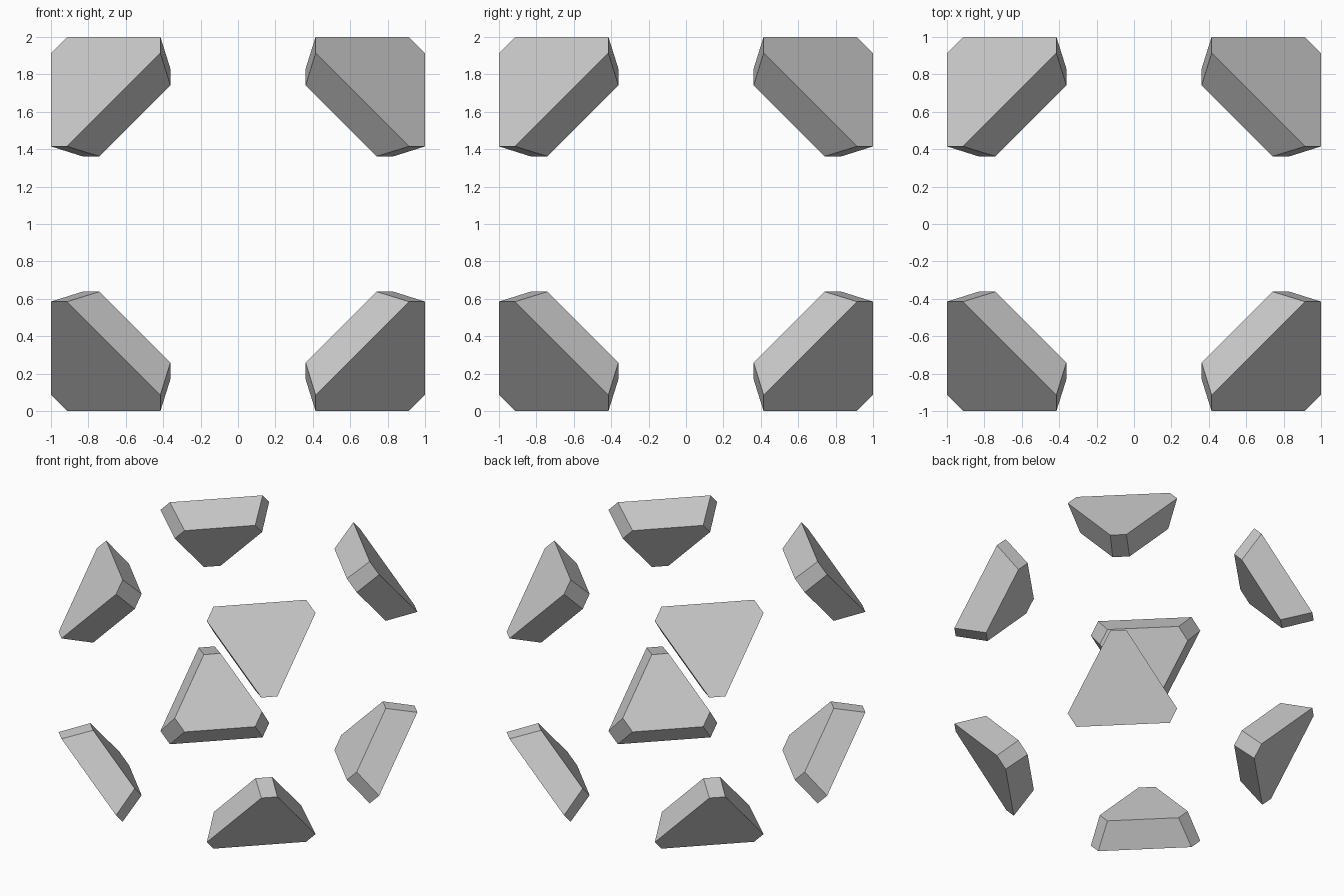
import bpy, bmesh

if "Cube" in bpy.data.objects:
    bpy.data.objects.remove(bpy.data.objects["Cube"])


def hexagon(bm, a, b, c):
    """Truncated triangle facing the cube corner: every ordering of (a, b, c), in ring order."""
    ring = [(a, b, c), (b, a, c), (c, a, b), (c, b, a), (b, c, a), (a, c, b)]
    return [bm.verts.new(p) for p in ring]


# Corner block: large outer hexagon tapering to a smaller inner one
bm = bmesh.new()
outer = hexagon(bm, 1.0, 0.914, 0.415)
inner = hexagon(bm, 0.832, 0.742, 0.362)
bm.faces.new(outer)
bm.faces.new(inner[::-1])
for i in range(6):
    j = (i + 1) % 6
    bm.faces.new((outer[j], outer[i], inner[i], inner[j]))
bmesh.ops.recalc_face_normals(bm, faces=bm.faces)

mesh = bpy.data.meshes.new("corner_blocks")
bm.to_mesh(mesh)
bm.free()

blocks = bpy.data.objects.new("corner_blocks", mesh)
blocks.location.z = 1.0
bpy.context.collection.objects.link(blocks)

# Repeat in all eight corners
mirror = blocks.modifiers.new("eight_corners", "MIRROR")
mirror.use_axis = (True, True, True)
mirror.use_mirror_merge = False
